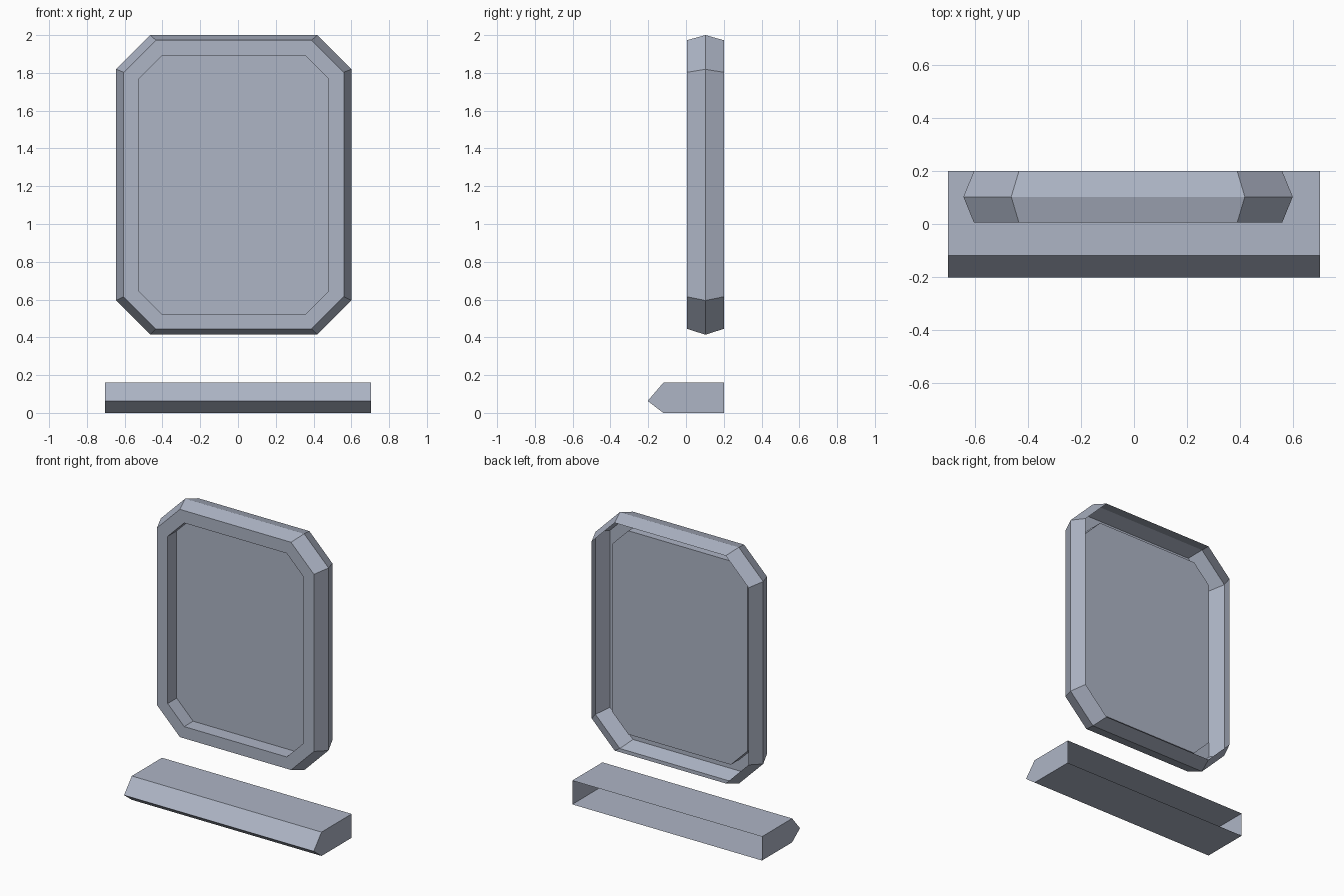
import bpy
import bmesh

if "Cube" in bpy.data.objects:
    bpy.data.objects.remove(bpy.data.objects["Cube"])

grey = bpy.data.materials.new("blue_grey")
grey.diffuse_color = (0.42, 0.46, 0.56, 1.0)
grey.use_nodes = True
grey.node_tree.nodes["Principled BSDF"].inputs["Base Color"].default_value = grey.diffuse_color


def finish(name, bm):
    mesh = bpy.data.meshes.new(name)
    bm.to_mesh(mesh)
    bm.free()
    mesh.materials.append(grey)
    obj = bpy.data.objects.new(name, mesh)
    bpy.context.collection.objects.link(obj)
    return obj


def octagon(bm, x0, x1, z0, z1, cut, y):
    """Rectangle with cut corners, counter-clockwise seen from the front."""
    pts = [(x0 + cut, z0), (x1 - cut, z0), (x1, z0 + cut), (x1, z1 - cut),
           (x1 - cut, z1), (x0 + cut, z1), (x0, z1 - cut), (x0, z0 + cut)]
    return [bm.verts.new((x, y, z)) for x, z in pts]


# Ridged frame shell, open at the back, with a recessed front panel
bm = bmesh.new()
outer = (-0.605, 0.56, 0.445, 1.973, 0.17)
ridge = (-0.645, 0.60, 0.414, 2.0, 0.181)
inner = (-0.525, 0.48, 0.524, 1.89, 0.122)
rings = [octagon(bm, *dims, y) for dims, y in
         [(outer, 0.2), (ridge, 0.103), (outer, 0.005), (inner, 0.005), (inner, 0.1)]]
for a, b in zip(rings, rings[1:]):
    for i in range(8):
        j = (i + 1) % 8
        bm.faces.new((a[i], a[j], b[j], b[i]))
bm.faces.new(rings[-1])
finish("frame_with_panel", bm)

# Base bar with pointed front edge, open at the back
bm = bmesh.new()
profile = [(0.2, 0), (-0.12, 0), (-0.203, 0.063), (-0.12, 0.16), (0.2, 0.16)]
left, right = [[bm.verts.new((x, y, z)) for y, z in profile] for x in (-0.704, 0.704)]
for i in range(4):
    bm.faces.new((left[i], right[i], right[i + 1], left[i + 1]))
bm.faces.new(left)
bm.faces.new(right[::-1])
finish("base_bar", bm)
